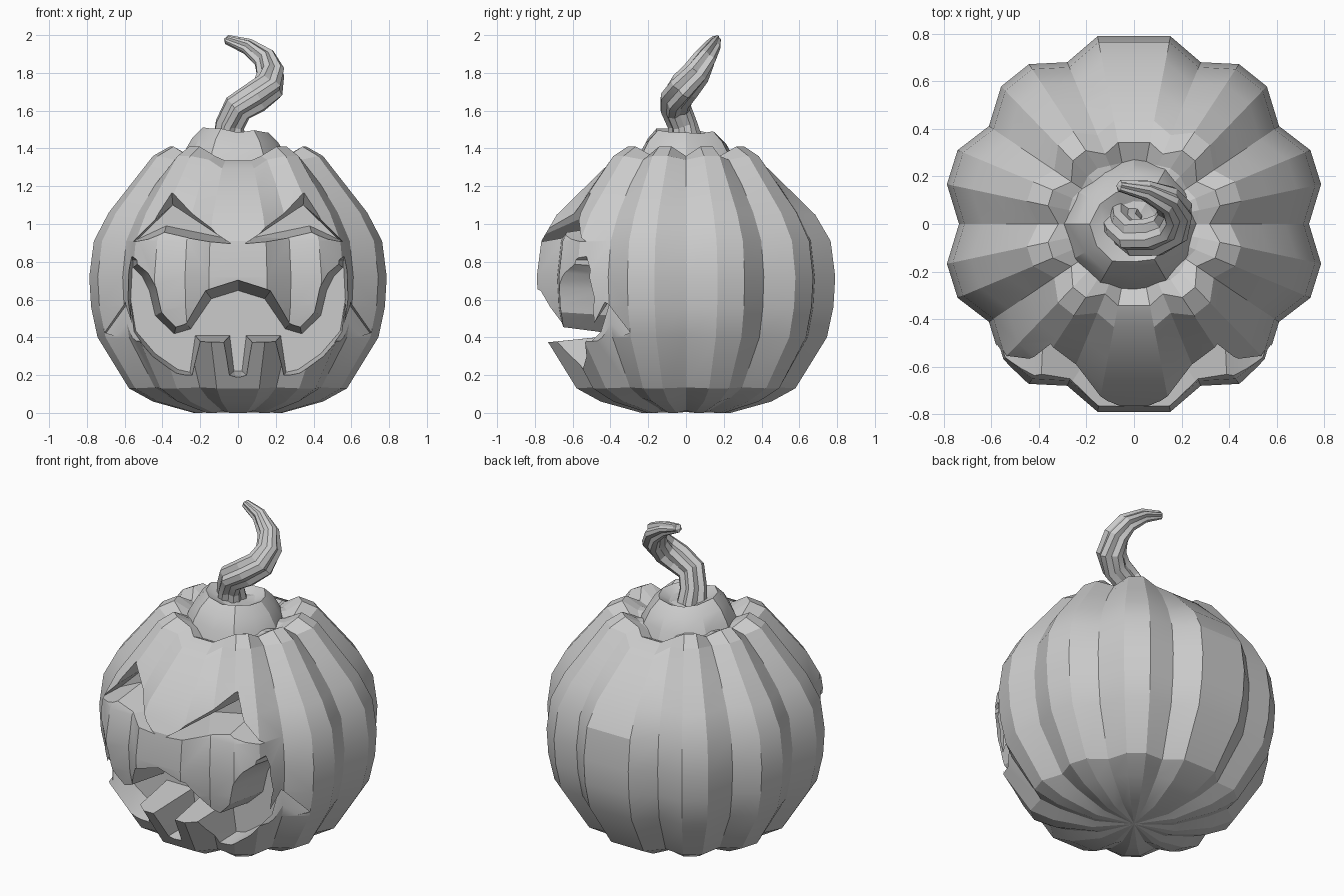
import bpy, bmesh, math, random
from mathutils import Vector

if "Cube" in bpy.data.objects:
    bpy.data.objects.remove(bpy.data.objects["Cube"])

random.seed(4)


def make_object(name, bm):
    bmesh.ops.recalc_face_normals(bm, faces=bm.faces)
    me = bpy.data.meshes.new(name)
    bm.to_mesh(me)
    bm.free()
    ob = bpy.data.objects.new(name, me)
    bpy.context.collection.objects.link(ob)
    return ob


def smooth(ob, deg):
    bpy.ops.object.select_all(action='DESELECT')
    ob.select_set(True)
    bpy.context.view_layer.objects.active = ob
    bpy.ops.object.shade_smooth_by_angle(angle=math.radians(deg))


def loft(bm, rings, start, end):
    """Bridge equal rings of points, closing each end with a fan point."""
    vs = [[bm.verts.new(p) for p in ring] for ring in rings]
    n = len(vs[0])
    for a, b in zip(vs, vs[1:]):
        for i in range(n):
            j = (i + 1) % n
            bm.faces.new((a[i], a[j], b[j], b[i]))
    for ring, tip in ((vs[0], start), (vs[-1], end)):
        c = bm.verts.new(tip)
        for i in range(n):
            bm.faces.new((ring[i], ring[(i + 1) % n], c))


# Ribbed body: ten ribs (front and back ones wider and lower), each a groove and two ridges
quarter = [0, 12, 22.7, 34, 46, 56.7, 67.6, 79]
half = quarter + [180 - a for a in reversed(quarter[1:])]
angles = half + [a + 180 for a in half]
is_groove = [any(abs(min(a % 180, 180 - a % 180) - g) < .1 for g in (0, 34, 67.6))
             for a in angles]
# ridge radius, ridge height, groove radius factor, groove height offset
profile = [(.24, 0, .92, .012), (.46, .06, .92, .02), (.59, .13, .90, .005),
           (.76, .40, .915, 0), (.795, .56, .915, 0),
           (.805, .72, .915, 0), (.78, .91, .915, 0), (.70, 1.06, .91, 0),
           (.58, 1.21, .91, 0), (.46, 1.36, .88, -.02), (.37, 1.41, .86, -.05),
           (.28, 1.36, .95, -.02)]
rings = []
for r, z, f, dz in profile:
    ring = []
    w = max(0, (z - 1) / .41)
    for a, g in zip(angles, is_groove):
        t, rr, zz = math.radians(a), r * (f if g else 1), z + (dz if g else 0)
        if abs(math.sin(t)) > .97:
            rr, zz = rr - .02 * w, zz - .075 * w
        ring.append((rr * math.cos(t), rr * math.sin(t), zz))
    rings.append(ring)
bm = bmesh.new()
loft(bm, rings, (0, 0, .005), (0, 0, 1.34))
body = make_object("pumpkin_body", bm)


# Tapered cutters for the carved face, each given as a front and a back outline
def offset(poly, d):
    out = []
    for i, p in enumerate(poly):
        p, q, o = Vector(p), Vector(poly[(i + 1) % len(poly)]), Vector(poly[i - 1])
        e, f = (p - o).normalized(), (q - p).normalized()
        out.append(p + Vector((-e.y - f.y, e.x + f.x)).normalized() * d)
    return [tuple(p) for p in out]


def prism(name, front_pts, back_pts, floor):
    bm = bmesh.new()
    front = [bm.verts.new((x, -.88, z)) for x, z in front_pts]
    back = [bm.verts.new((x, floor, z)) for x, z in back_pts]
    bm.faces.new(front)
    bm.faces.new(back[::-1])
    for i in range(len(front)):
        j = (i + 1) % len(front)
        bm.faces.new((front[i], front[j], back[j], back[i]))
    bmesh.ops.triangulate(bm, faces=bm.faces)
    return make_object(name, bm)


def carve(cutter):
    cutter.hide_render = True
    mod = body.modifiers.new("carve", 'BOOLEAN')
    mod.operation, mod.solver, mod.object = 'DIFFERENCE', 'EXACT', cutter
    bpy.context.view_layer.objects.active = body
    bpy.ops.object.modifier_apply(modifier=mod.name)
    bpy.data.objects.remove(cutter)


mouth = [(0, .68), (.16, .63), (.27, .47), (.33, .45), (.41, .53), (.44, .66),
         (.48, .74), (.53, .79), (.565, .84), (.60, .60), (.57, .42), (.46, .29),
         (.33, .20), (.235, .19), (.205, .385), (.065, .385), (.045, .20), (0, .19)]
mouth += [(-x, z) for x, z in reversed(mouth[1:-1])]
carve(prism("mouth_cutter", offset(mouth, .035), offset(mouth, -.032), -.38))
eye_front = [(.02, .885), (.37, 1.40), (.62, .87), (.40, .92)]
eye_back = [(.09, .93), (.345, 1.10), (.53, .92), (.38, .99)]
for s in (1, -1):
    carve(prism("eye_cutter", [(s * x, z) for x, z in eye_front],
                [(s * x, z) for x, z in eye_back], -.40))
    # notch that pulls the mouth corner round the side
    bm = bmesh.new()
    v = [bm.verts.new((s * x, y, z)) for x, y, z in
         ((.57, -.40, .60), (.70, -.27, .42), (.50, -.52, .37), (.78, -.62, .5))]
    for tri in ((0, 1, 2), (0, 1, 3), (1, 2, 3), (0, 2, 3)):
        bm.faces.new([v[k] for k in tri])
    carve(make_object("corner_cutter", bm))
smooth(body, 22)

# Keep the rib lines crisp
bm = bmesh.new()
bm.from_mesh(body.data)
for e in bm.edges:
    a, b = (v.co for v in e.verts)
    m, d = (a + b) / 2, (b - a).normalized()
    tangent = Vector((-m.y, m.x, 0)).normalized()
    if abs(d.dot(tangent)) < .3 and e.calc_face_angle(0) > math.radians(6):
        e.smooth = False
bm.to_mesh(body.data)
bm.free()

# Lumpy collar around the stem
n = 12
wobble = [random.uniform(-.02, .02) for _ in range(n)]
rings = []
for r, z in ((.29, 1.30), (.265, 1.37), (.225, 1.44), (.17, 1.495), (.11, 1.465)):
    rings.append([((r + w) * math.cos(math.tau * i / n), (r + w) * math.sin(math.tau * i / n),
                   z + w) for i, w in enumerate(wobble)])
bm = bmesh.new()
loft(bm, rings, (0, 0, 1.30), (0, 0, 1.46))
smooth(make_object("stem_collar", bm), 22)

# Curling ridged stem: centre point and radius along the path
path = [(-.045, 0, 1.44, .085), (-.04, -.02, 1.53, .075), (0, -.055, 1.615, .078),
        (.09, -.05, 1.67, .082), (.16, -.01, 1.725, .082), (.175, .055, 1.80, .073),
        (.14, .10, 1.875, .06), (.05, .14, 1.94, .042), (-.06, .16, 1.977, .024)]
pts = [Vector(p[:3]) for p in path]
side = Vector((1, 0, 0))
rings = []
for i, p in enumerate(pts):
    t = (pts[min(i + 1, len(pts) - 1)] - pts[max(i - 1, 0)]).normalized()
    side = (side - t * side.dot(t)).normalized()
    up = t.cross(side)
    ring = []
    for k in range(15):
        a = math.tau * k / 15 + .1 * i
        r = path[i][3] * (1.05 if k % 3 else .82)
        ring.append(p + (side * math.cos(a) + up * math.sin(a)) * r)
    rings.append(ring)
bm = bmesh.new()
loft(bm, rings, pts[0], pts[-1] + Vector((-.015, .002, .002)))
smooth(make_object("stem", bm), 20)
